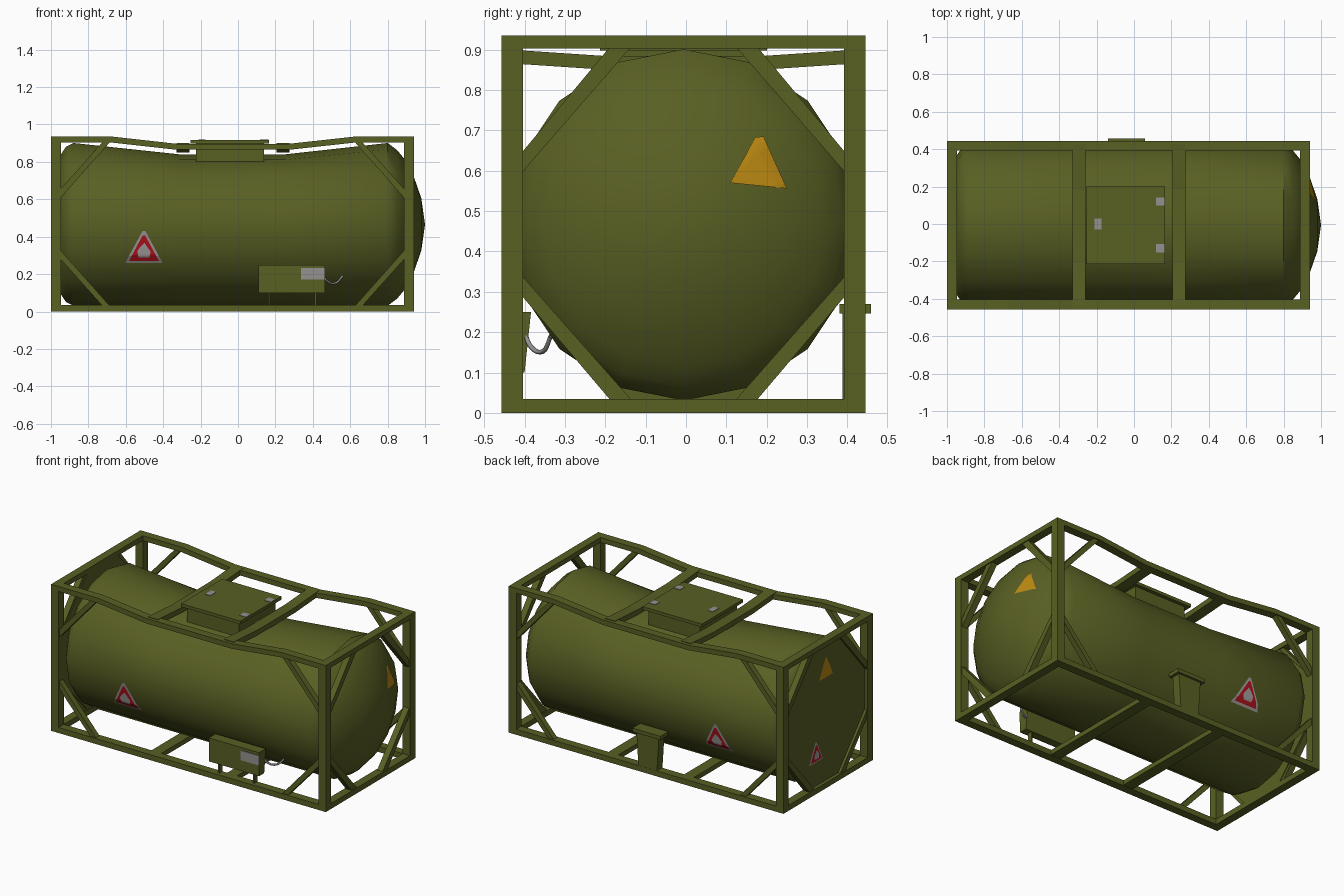
import bpy, bmesh, math
from mathutils import Vector
from mathutils.bvhtree import BVHTree

if "Cube" in bpy.data.objects:
    bpy.data.objects.remove(bpy.data.objects["Cube"])


def material(name, rgb):
    m = bpy.data.materials.new(name)
    m.diffuse_color = (*rgb, 1)
    m.use_nodes = True
    m.node_tree.nodes["Principled BSDF"].inputs["Base Color"].default_value = m.diffuse_color
    return m


OLIVE = material("olive_green", (0.10, 0.115, 0.017))
ORANGE = material("warning_orange", (0.50, 0.25, 0.006))
RED = material("sign_red", (0.45, 0.006, 0.012))
WHITE = material("sign_white", (0.36, 0.34, 0.33))
STEEL = material("steel_grey", (0.30, 0.29, 0.28))


def finish(name, bm, mat, fix=True):
    if fix:
        bmesh.ops.recalc_face_normals(bm, faces=bm.faces)
    me = bpy.data.meshes.new(name)
    bm.to_mesh(me)
    bm.free()
    me.materials.append(mat)
    ob = bpy.data.objects.new(name, me)
    bpy.context.collection.objects.link(ob)
    return ob


def place(axis, a, b, t):
    return {'x': (t, a, b), 'y': (a, t, b), 'z': (a, b, t)}[axis]


def prism(name, pts, axis, lo, hi, mat=OLIVE):
    """Extrude a 2D outline along an axis."""
    bm = bmesh.new()
    ends = [[bm.verts.new(place(axis, a, b, t)) for a, b in pts] for t in (lo, hi)]
    bm.faces.new(ends[0])
    bm.faces.new(ends[1])
    n = len(pts)
    for i in range(n):
        j = (i + 1) % n
        bm.faces.new((ends[0][i], ends[0][j], ends[1][j], ends[1][i]))
    return finish(name, bm, mat)


def box(name, x0, x1, y0, y1, z0, z1, mat=OLIVE):
    return prism(name, [(x0, y0), (x1, y0), (x1, y1), (x0, y1)], 'z', z0, z1, mat)


def strip(path, h):
    """Outline of a path thickened vertically by h."""
    return [(a, b - h / 2) for a, b in path] + [(a, b + h / 2) for a, b in reversed(path)]


CX, CY, HX, HY, TOP = -0.03, -0.006, 0.97, 0.451, 0.935
POST = 0.053
CROSS_X = (-0.295, 0.24)

# frame posts, side rails with sagging top, side braces
for sy, side in ((-1, "front"), (1, "back")):
    y0, y1 = sorted((CY + sy * HY, CY + sy * (HY - POST)))
    for sx, end in ((-1, "left"), (1, "right")):
        x0, x1 = sorted((CX + sx * HX, CX + sx * (HX - POST)))
        box(f"{side}_{end}_post", x0, x1, y0, y1, 0, TOP)
        yb0, yb1 = sorted((CY + sy * (HY - 0.008), CY + sy * (HY - 0.045)))
        for nm, za, zb in (("upper", 0.60, 0.905), ("lower", 0.335, 0.03)):
            xa, xb = CX + sx * (HX - 0.045), CX + sx * 0.675
            s = 0.048 if nm == "upper" else -0.048
            prism(f"{side}_{end}_{nm}_brace",
                  [(xa, za), (xb + sx * -0.02, zb), (xb + sx * 0.02, zb), (xa, za + s)],
                  'y', yb0, yb1)
    box(f"{side}_bottom_rail", CX - HX + 0.02, CX + HX - 0.02, y0, y1, 0, 0.035)
    path = [(-0.98, 0.919), (-0.67, 0.919), (-0.33, 0.881), (0.275, 0.881), (0.62, 0.919), (0.92, 0.919)]
    prism(f"{side}_top_rail", strip(path, 0.032), 'y', y0, y1)

# end beams and end braces
for sx, end in ((-1, "left"), (1, "right")):
    x0, x1 = sorted((CX + sx * HX, CX + sx * (HX - POST)))
    box(f"{end}_bottom_beam", x0, x1, CY - HY + .02, CY + HY - .02, 0, 0.035)
    box(f"{end}_top_beam", x0, x1, CY - HY + .02, CY + HY - .02, 0.903, TOP)
    xb0, xb1 = sorted((CX + sx * (HX - 0.006), CX + sx * (HX - 0.045)))
    for sy in (-1, 1):
        for nm, za, zb, s in (("upper", 0.59, 0.91, 0.05), ("lower", 0.345, 0.03, -0.05)):
            ya = CY + sy * 0.405
            prism(f"{end}_{nm}_end_brace",
                  [(ya, za), (CY + sy * 0.127, zb), (CY + sy * 0.18, zb), (ya, za + s)],
                  'x', xb0, xb1)

# cross bars, top ones dip towards the middle
for x in CROSS_X:
    path = [(CY + y, z) for y, z in ((-.43, .883), (-.19, .867), (.19, .867), (.43, .883))]
    prism("top_cross_bar", strip(path, 0.034), 'x', x - 0.035, x + 0.035)
    box("bottom_cross_bar", x - 0.035, x + 0.035, CY - HY + .03, CY + HY - .03, 0.003, 0.033)

# octagonal plate closing the left end
plate = prism("left_end_plate",
              [(CY + a * .405, .467 + b * .168) for a, b in ((-1, -1), (-1, 1))] +
              [(CY + a * .15, .905) for a in (-1, 1)] +
              [(CY + a * .405, .467 + b * .168) for a, b in ((1, 1), (1, -1))] +
              [(CY + a * .15, .03) for a in (1, -1)], 'x', -0.978, -0.95)

# tank: sixteen-sided rings, flattened on top at mid length
RINGS = [(-.955, .36, 1), (-.94, .385, 1), (-.92, .415, 1), (-.88, .435, 1), (-.31, .435, .86),
         (.25, .435, .86), (.80, .435, 1), (.85, .398, 1), (.89, .35, 1), (.94, .255, 1), (.98, .14, 1)]
TZ, N = 0.466, 16
bm = bmesh.new()
loops = []
for x, r, flat in RINGS:
    ring = []
    for i in range(N):
        a = 2 * math.pi * i / N
        dz = r * math.sin(a)
        ring.append(bm.verts.new((x, CY + r * math.cos(a), TZ + dz * (flat if dz > 0 else 1))))
    loops.append(ring)
for p, q in zip(loops, loops[1:]):
    for i in range(N):
        j = (i + 1) % N
        bm.faces.new((p[i], p[j], q[j], q[i]))
bm.faces.new(loops[0])
tip = bm.verts.new((1.0, CY, TZ))
for i in range(N):
    bm.faces.new((loops[-1][i], loops[-1][(i + 1) % N], tip))
tank = finish("tank", bm, OLIVE)
bpy.context.view_layer.objects.active = tank
tank.select_set(True)
bpy.ops.object.shade_smooth_by_angle(angle=math.radians(40))
tank.select_set(False)

# top hatch with lid and latches
prism("hatch_body", [(-.225, .80), (-.215, .79), (.13, .79), (.14, .80), (.14, .90), (-.225, .90)],
      'y', CY - .185, CY + .185)
box("hatch_lid", -.253, .166, CY - .207, CY + .207, .898, .918)
for x, y, w, d in ((-.193, 0, .018, .03), (.141, .12, .023, .022), (.141, -.13, .023, .022)):
    box("lid_latch", x - w, x + w, y - d, y + d, .915, .921, STEEL)

# front valve box on legs with a label and a hose
prism("valve_box", [(-.452, .10), (-.40, .10), (-.384, .25), (-.452, .25)], 'x', .11, .465)
for x in (.17, .415):
    box("valve_box_leg", x - .005, x + .005, -.435, -.405, .03, .105)
box("valve_box_label", .338, .466, -.456, -.45, .17, .232, STEEL)
cu = bpy.data.curves.new("hose", 'CURVE')
cu.dimensions = '3D'
cu.bevel_depth = 0.006
cu.bevel_resolution = 1
cu.resolution_u = 5
sp = cu.splines.new('BEZIER')
hose_pts = ((.455, -.40, .20), (.475, -.385, .165), (.52, -.355, .152), (.56, -.335, .19))
sp.bezier_points.add(len(hose_pts) - 1)
for bp, co in zip(sp.bezier_points, hose_pts):
    bp.co = co
    bp.handle_left_type = bp.handle_right_type = 'AUTO'
cu.materials.append(STEEL)
bpy.context.collection.objects.link(bpy.data.objects.new("hose", cu))

# back cabinet with overhanging lid
prism("back_cabinet", [(-.12, .255), (.04, .255), (.025, .03), (-.105, .03)], 'y', .388, .444)
box("back_cabinet_lid", -.14, .058, .38, .458, .246, .27)


# thin signs draped over a surface
def decal(name, pts, axis, sign, target, lift, mat):
    tree = BVHTree.FromPolygons([v.co for v in target.data.vertices],
                                [p.vertices[:] for p in target.data.polygons])
    d = Vector(place(axis, 0, 0, sign))
    bm = bmesh.new()
    bm.faces.new([bm.verts.new(place(axis, a, b, sign * 2)) for a, b in pts])
    bmesh.ops.triangulate(bm, faces=bm.faces[:])
    bmesh.ops.subdivide_edges(bm, edges=bm.edges[:], cuts=8, use_grid_fill=True)
    for v in bm.verts:
        hit = tree.ray_cast(v.co, -d)[0]
        if hit:
            v.co = hit + d * lift
    bm.normal_update()
    flip = [f for f in bm.faces if f.normal.dot(d) < 0]
    bmesh.ops.reverse_faces(bm, faces=flip)
    return finish(name, bm, mat, False)


TRI = [(-.5, -.47), (.5, -.47), (.04, .5), (-.04, .5)]
FLAME = [(-.16, -.33), (.16, -.33), (.2, -.14), (.1, .02), (.02, .16), (-.08, .06), (-.2, -.12)]


def sign(a, b, w, h, axis, s, target):
    for nm, shape, k, lift, mat in (("border", TRI, 1, .003, WHITE), ("field", TRI, .8, .006, RED),
                                    ("flame", FLAME, .9, .009, WHITE)):
        drop = -.03 * h if nm == "field" else 0
        decal(f"hazard_sign_{nm}", [(a + x * w * k, b + z * h * k + drop) for x, z in shape],
              axis, s, target, lift, mat)


sign(-.503, .342, .20, .175, 'y', -1, tank)
sign(-.503, .342, .20, .175, 'y', 1, tank)
sign(.09, .25, .14, .13, 'x', -1, plate)
decal("left_warning_triangle", [(-.01 + x * .14, .755 + z * .13) for x, z in TRI],
      'x', -1, plate, .004, ORANGE)
decal("right_warning_triangle", [(.11, .57), (.25, .556), (.192, .685), (.172, .683)],
      'x', 1, tank, .004, ORANGE)
